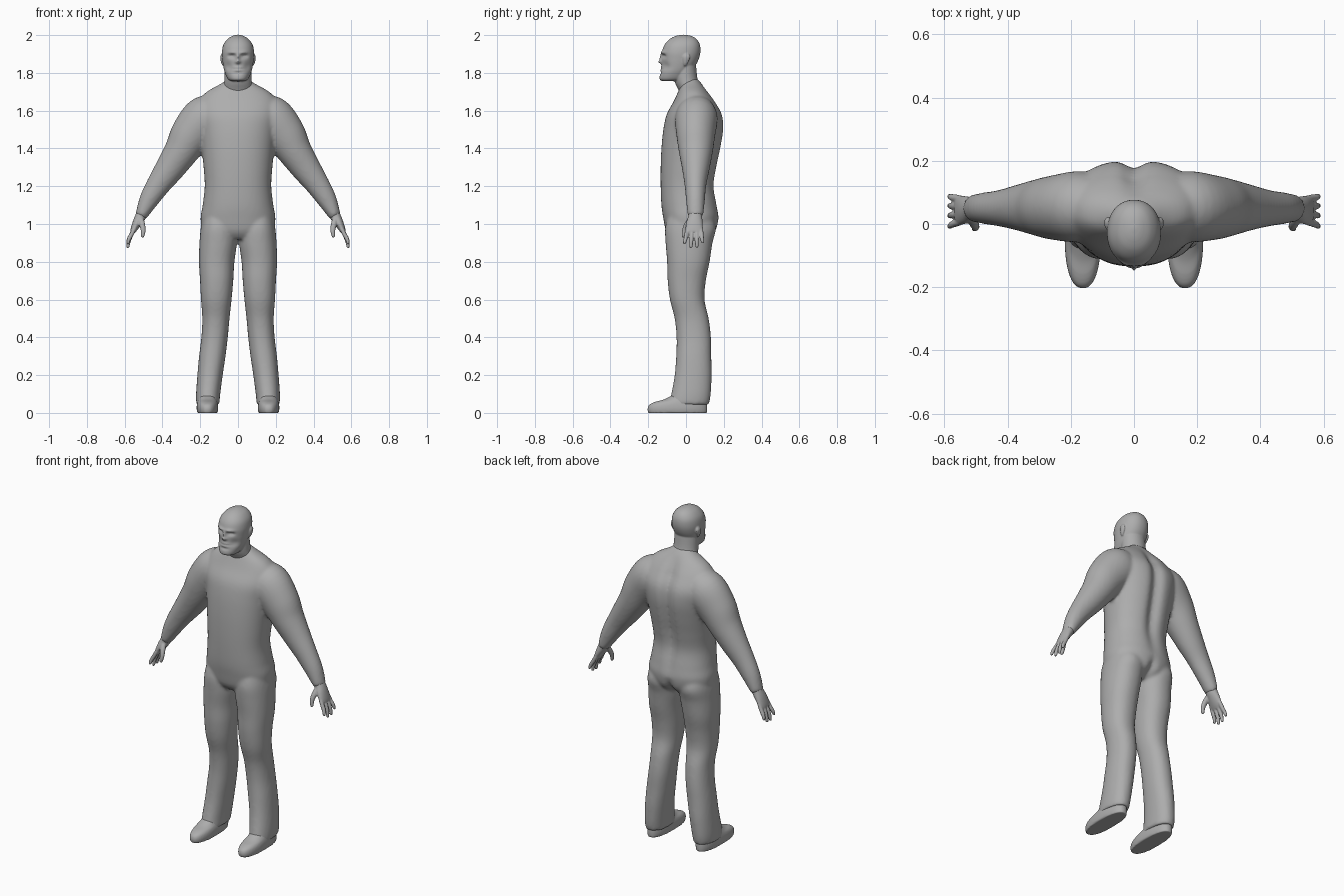
import bpy, bmesh, math
from mathutils import Vector

grey = bpy.data.materials.new("plain_grey")
grey.diffuse_color = (0.42, 0.42, 0.42, 1)


def spline(rows, steps):
    """Catmull-Rom interpolation of rows of numbers."""
    out = []
    for i in range(len(rows) - 1):
        a, b, c, d = rows[max(i - 1, 0)], rows[i], rows[i + 1], rows[min(i + 2, len(rows) - 1)]
        for k in range(steps):
            t = k / steps
            out.append([0.5 * (2 * q + (r - p) * t + (2 * p - 5 * q + 4 * r - s) * t * t
                               + (3 * q - p - 3 * r + s) * t ** 3) for p, q, r, s in zip(a, b, c, d)])
    return out + [list(rows[-1])]


def skin(bm, rings):
    """Bridge rings of points into a closed shell."""
    loops = [[bm.verts.new(p) for p in ring] for ring in rings]
    n = len(loops[0])
    for lo, hi in zip(loops, loops[1:]):
        for i in range(n):
            bm.faces.new((lo[i], lo[(i + 1) % n], hi[(i + 1) % n], hi[i]))
    bm.faces.new(loops[0][::-1])
    bm.faces.new(loops[-1])


def stack(bm, rows, side=1, segs=40, steps=5, power=2.0, shape=None):
    """Horizontal rings: z, centre x, half width, front y, back y."""
    rings = []
    for z, cx, rx, y0, y1 in spline(rows, steps):
        ring = []
        for i in range(segs):
            a = 2 * math.pi * i / segs
            c, s = math.cos(a), math.sin(a)
            x = rx * math.copysign(abs(c) ** (2 / power), c)
            y = (y0 + y1) / 2 + (y1 - y0) / 2 * math.copysign(abs(s) ** (2 / power), s)
            p = (side * (cx + x), y, z)
            ring.append(shape(*p) if shape else p)
        rings.append(ring)
    skin(bm, rings)


def tube(bm, rows, side=1, segs=24, steps=5):
    """Rings across a path: x, y, z, radius in the xz plane, radius along y."""
    pts = spline(rows, steps)
    rings = []
    for i, (x, y, z, r, ry) in enumerate(pts):
        t = Vector(pts[min(i + 1, len(pts) - 1)][:3]) - Vector(pts[max(i - 1, 0)][:3])
        u = t.cross(Vector((0, 1, 0))).normalized()
        ring = []
        for k in range(segs):
            a = 2 * math.pi * k / segs
            p = Vector((x, y, z)) + u * r * math.cos(a) + Vector((0, ry * math.sin(a), 0))
            ring.append((side * p.x, p.y, p.z))
        rings.append(ring)
    skin(bm, rings)


def finish(name, bm, voxel, smooth):
    """Fuse the overlapping shells into one soft surface."""
    bmesh.ops.recalc_face_normals(bm, faces=bm.faces)
    me = bpy.data.meshes.new(name)
    bm.to_mesh(me)
    bm.free()
    me.materials.append(grey)
    ob = bpy.data.objects.new(name, me)
    bpy.context.collection.objects.link(ob)
    m = ob.modifiers.new("fuse", 'REMESH')
    m.mode, m.voxel_size, m.use_smooth_shade = 'VOXEL', voxel, True
    s = ob.modifiers.new("soften", 'SMOOTH')
    s.factor, s.iterations = 0.5, smooth
    return ob


def bump(x, z, cx, cz, wx, wz):
    return math.exp(-((x - cx) / wx) ** 2 - ((z - cz) / wz) ** 2)


# Body: torso with a spine groove, arms and trouser legs
def spine(x, y, z):
    if y > 0.03:
        y -= 0.028 * math.exp(-(x / 0.035) ** 2) * min(1, max(0, (z - 1.0) / 0.3)) * min(1, max(0, (1.74 - z) / 0.1))
        y -= 0.03 * math.exp(-(x / 0.02) ** 2) * max(0, 1 - abs(z - 0.95) / 0.08)
    return x, y, z


bm = bmesh.new()
stack(bm, [(0.92, 0, 0.13, -0.075, 0.10), (0.96, 0, 0.185, -0.105, 0.155), (1.03, 0, 0.198, -0.12, 0.174),
           (1.10, 0, 0.187, -0.130, 0.166), (1.20, 0, 0.176, -0.134, 0.152), (1.30, 0, 0.182, -0.134, 0.167),
           (1.40, 0, 0.192, -0.130, 0.188), (1.50, 0, 0.205, -0.120, 0.203), (1.58, 0, 0.220, -0.102, 0.195),
           (1.65, 0, 0.208, -0.065, 0.155), (1.70, 0, 0.165, -0.042, 0.118), (1.74, 0, 0.095, -0.025, 0.085),
           (1.77, 0, 0.05, -0.01, 0.06)], segs=80, power=2.25, shape=spine)
for side in (1, -1):
    tube(bm, [(0.10, 0.055, 1.60, 0.09, 0.09), (0.17, 0.055, 1.56, 0.122, 0.112), (0.245, 0.052, 1.475, 0.112, 0.103),
              (0.30, 0.052, 1.385, 0.092, 0.09), (0.36, 0.052, 1.295, 0.078, 0.073), (0.42, 0.05, 1.21, 0.064, 0.058),
              (0.47, 0.05, 1.13, 0.052, 0.05), (0.505, 0.05, 1.06, 0.036, 0.043), (0.515, 0.05, 1.04, 0.03, 0.036)], side, 40)
    stack(bm, [(1.06, 0.10, 0.08, -0.09, 0.13), (0.98, 0.103, 0.094, -0.11, 0.158), (0.90, 0.105, 0.099, -0.108, 0.14),
               (0.80, 0.113, 0.094, -0.10, 0.125), (0.70, 0.113, 0.088, -0.097, 0.105), (0.60, 0.115, 0.081, -0.085, 0.098),
               (0.50, 0.117, 0.072, -0.06, 0.12), (0.40, 0.124, 0.07, -0.05, 0.132), (0.30, 0.136, 0.07, -0.052, 0.134),
               (0.20, 0.148, 0.067, -0.06, 0.136), (0.10, 0.158, 0.064, -0.078, 0.131), (0.045, 0.160, 0.061, -0.092, 0.122)],
          side, power=2.2)
finish("body", bm, 0.009, 6)


# Head: skull shaped with brow, eye sockets, nose, lips, chin and ears; neck below
def face(x, y, z):
    if y < -0.03:
        ax = abs(x)
        y += 0.016 * bump(ax, z, 0.034, 1.889, 0.017, 0.010)        # eye sockets
        y -= 0.006 * bump(ax, z, 0.034, 1.887, 0.010, 0.006)        # eyeballs
        y -= 0.009 * bump(ax, z, 0.028, 1.908, 0.024, 0.008)        # brow
        y -= 0.012 * bump(x, z, 0, 1.880, 0.009, 0.022)             # nose bridge
        y -= 0.016 * bump(x, z, 0, 1.858, 0.014, 0.009)             # nose tip
        y += 0.008 * bump(ax, z, 0.052, 1.835, 0.020, 0.022)        # cheek hollows
        y -= 0.007 * bump(x, z, 0, 1.822, 0.026, 0.013)             # lips
        y += 0.010 * bump(x, z, 0, 1.821, 0.026, 0.0035)            # mouth line
        y += 0.006 * bump(x, z, 0, 1.800, 0.025, 0.007)             # chin crease
    return x, y, z


bm = bmesh.new()
stack(bm, [(1.756, 0, 0.035, -0.125, -0.05), (1.768, 0, 0.054, -0.140, 0.0), (1.80, 0, 0.069, -0.136, 0.025),
           (1.83, 0, 0.077, -0.129, 0.045), (1.87, 0, 0.083, -0.128, 0.066), (1.91, 0, 0.085, -0.127, 0.076),
           (1.95, 0, 0.077, -0.113, 0.073), (1.98, 0, 0.055, -0.085, 0.055), (1.996, 0, 0.028, -0.052, 0.026),
           (2.002, 0, 0.006, -0.02, -0.008)], segs=128, steps=8, power=2.15, shape=face)
stack(bm, [(1.62, 0, 0.06, -0.01, 0.09), (1.70, 0, 0.078, -0.036, 0.09), (1.76, 0, 0.072, -0.062, 0.063),
           (1.84, 0, 0.070, -0.07, 0.053)])
for side in (1, -1):
    stack(bm, [(1.838, 0.078, 0.004, -0.012, 0.0), (1.855, 0.082, 0.008, -0.016, 0.012), (1.885, 0.085, 0.009, -0.016, 0.022),
               (1.902, 0.082, 0.004, -0.004, 0.012)], side, 20)
finish("head", bm, 0.0042, 2)

# Hands and shoes
for side, label in ((1, "left"), (-1, "right")):
    bm = bmesh.new()
    tube(bm, [(0.495, 0.05, 1.085, 0.028, 0.036), (0.513, 0.049, 1.045, 0.029, 0.036), (0.532, 0.045, 1.01, 0.025, 0.043),
              (0.55, 0.043, 0.975, 0.018, 0.046), (0.560, 0.043, 0.955, 0.012, 0.043)], side)
    # Four fingers: root y, tip y, tip z
    for y0, y1, z1 in ((0.008, -0.008, 0.893), (0.032, 0.026, 0.872), (0.056, 0.058, 0.874), (0.079, 0.088, 0.897)):
        tube(bm, [(0.546, y0, 0.98, 0.011, 0.011), (0.564, (y0 * 2 + y1) / 3, 0.945, 0.0115, 0.0115),
                  (0.578, (y0 + 2 * y1) / 3, (0.945 + z1) / 2, 0.0105, 0.0105),
                  (0.583, y1, z1 + 0.006, 0.008, 0.008), (0.583, y1, z1, 0.003, 0.003)], side, 14)
    # Thumb
    tube(bm, [(0.518, 0.03, 1.035, 0.016, 0.018), (0.508, 0.006, 1.0, 0.016, 0.016), (0.502, -0.009, 0.965, 0.013, 0.012),
              (0.505, -0.014, 0.936, 0.009, 0.009), (0.506, -0.014, 0.928, 0.003, 0.003)], side, 14)
    finish("hand_" + label, bm, 0.0042, 2)

    bm = bmesh.new()
    stack(bm, [(-0.001, 0.162, 0.053, -0.200, 0.112), (0.02, 0.162, 0.057, -0.204, 0.113), (0.042, 0.162, 0.056, -0.195, 0.112),
               (0.058, 0.162, 0.053, -0.165, 0.108), (0.072, 0.162, 0.05, -0.115, 0.10), (0.10, 0.160, 0.045, -0.06, 0.09)],
          side, 48, power=2.3)
    finish("shoe_" + label, bm, 0.006, 2)
